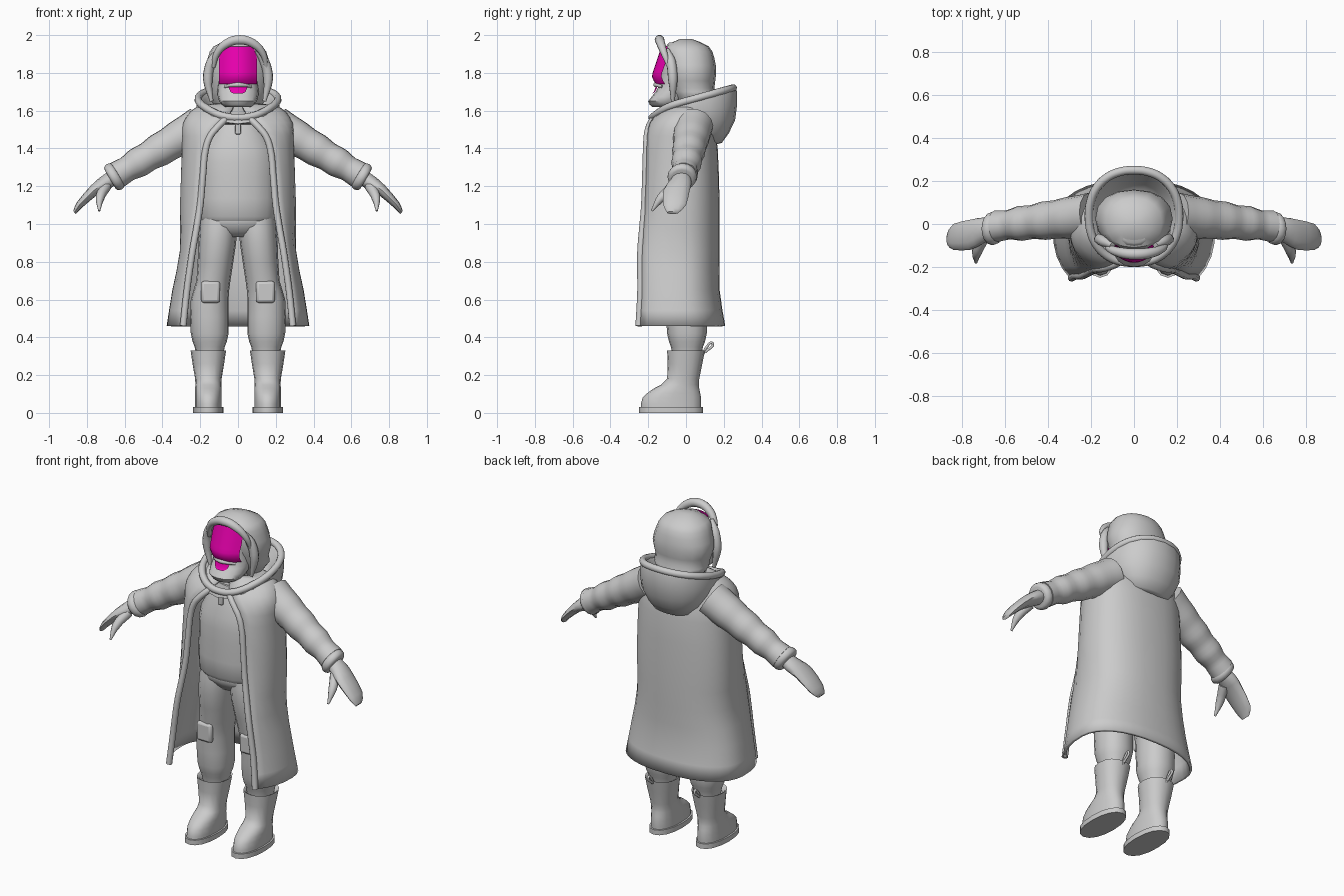
import bpy, bmesh, math
from mathutils import Vector

if "Cube" in bpy.data.objects:
    bpy.data.objects.remove(bpy.data.objects["Cube"])


def material(name, rgb):
    m = bpy.data.materials.new(name)
    m.use_nodes = True
    color = (*rgb, 1)
    m.diffuse_color = color
    m.node_tree.nodes["Principled BSDF"].inputs["Base Color"].default_value = color
    return m


GREY = material("plain grey", (0.6, 0.6, 0.6))
PINK = material("bright magenta", (0.88, 0, 0.46))


def add_mesh(name, bm, mat=GREY, angle=50):
    bmesh.ops.recalc_face_normals(bm, faces=bm.faces[:])
    me = bpy.data.meshes.new(name)
    bm.to_mesh(me)
    bm.free()
    me.materials.append(mat)
    me.shade_smooth()
    me.set_sharp_from_angle(angle=math.radians(angle))
    ob = bpy.data.objects.new(name, me)
    bpy.context.collection.objects.link(ob)
    return ob


def loft(name, rings, mat=GREY, closed=True, angle=50):
    """Skin a list of equally long point rows, capping closed ones."""
    bm = bmesh.new()
    rows = [[bm.verts.new(p) for p in ring_points] for ring_points in rings]
    count = len(rows[0])
    for lower, upper in zip(rows, rows[1:]):
        for i in range(count if closed else count - 1):
            j = (i + 1) % count
            bm.faces.new((lower[i], lower[j], upper[j], upper[i]))
    if closed:
        bm.faces.new(rows[0])
        bm.faces.new(rows[-1])
    return add_mesh(name, bm, mat, angle)


def blend(*stations):
    """Insert a smoothly curved midpoint between neighbouring stations."""
    padded = [stations[0], *stations, stations[-1]]
    result = [stations[0]]
    for before, start, end, after in zip(padded, padded[1:], padded[2:], padded[3:]):
        result.append(tuple((9 * (b + c) - a - d) / 16
                            for a, b, c, d in zip(before, start, end, after)))
        result.append(end)
    return result


def power(value, exponent):
    return math.copysign(abs(value) ** exponent, value)


def ring(center, u, v, count=16, exponent=1):
    c, u, v = Vector(center), Vector(u), Vector(v)
    angles = [math.tau * i / count for i in range(count)]
    return [c + u * power(math.sin(a), exponent) + v * power(math.cos(a), exponent)
            for a in angles]


def oval(z, half_width, front, back, center_x=0, rise=0, count=16):
    """Squarish ring between two depths; rise lifts its back and drops its front."""
    return ring((center_x, (front + back) / 2, z), (half_width, 0, 0),
                (0, (back - front) / 2, rise), count, 0.9)


def body(name, *stations, **options):
    return loft(name, [oval(*s) for s in blend(*stations)], **options)


def tube(name, points, cyclic=False, sides=3):
    """Tapered round strand through (x, y, z, radius) points."""
    cu = bpy.data.curves.new(name, "CURVE")
    cu.dimensions = "3D"
    cu.bevel_depth = 1
    cu.bevel_resolution = sides
    cu.resolution_u = 4
    cu.use_fill_caps = True
    spline = cu.splines.new("BEZIER")
    spline.bezier_points.add(len(points) - 1)
    spline.use_cyclic_u = cyclic
    for knot, (x, y, z, radius) in zip(spline.bezier_points, points):
        knot.co = (x, y, z)
        knot.radius = radius
        knot.handle_left_type = knot.handle_right_type = "AUTO"
    cu.materials.append(GREY)
    bpy.context.collection.objects.link(bpy.data.objects.new(name, cu))


def box(name, center, size, bevel):
    bm = bmesh.new()
    bmesh.ops.create_cube(bm, size=1)
    for v in bm.verts:
        v.co = Vector(a * b for a, b in zip(v.co, size)) + Vector(center)
    rounding = add_mesh(name, bm).modifiers.new("rounding", "BEVEL")
    rounding.width, rounding.segments = bevel, 2


def coat_row(z, wide, gap, front, back, count=12, exponent=0.86):
    """Sweep around the back from one edge of the front opening to the other."""
    end = math.pi - math.asin((gap / wide) ** (1 / exponent))
    middle, reach = (front + back) / 2, abs(math.cos(end)) ** exponent
    points = []
    for i in range(-count, count + 1):
        a = end * i / count
        depth = power(math.cos(a), exponent)
        if depth < 0:
            depth /= reach
        points.append(Vector((wide * power(math.sin(a), exponent),
                              middle + (back - front) / 2 * depth, z)))
    return points


# Open coat: height, half width, half opening, front, back
coat_rows = [coat_row(*s) for s in blend(
    (.46, .37, .29, -.25, .2), (.65, .34, .27, -.24, .17), (.86, .3, .24, -.24, .17),
    (1.1, .3, .2, -.22, .17), (1.4, .29, .17, -.21, .16), (1.5, .29, .12, -.2, .14),
    (1.56, .27, .06, -.17, .12), (1.61, .22, .03, -.11, .1), (1.63, .12, .02, -.08, .08))]
coat = loft("coat", coat_rows, closed=False)
cloth = coat.modifiers.new("cloth thickness", "SOLIDIFY")
cloth.thickness, cloth.offset = 0.016, 0

# Belly shirt, hips and neck
body("shirt", (1.02, .19, -.16, .12), (1.04, .21, -.19, .13), (1.25, .21, -.19, .13),
     (1.4, .2, -.18, .13), (1.58, .1, -.12, .08))
body("trouser_hips", (1.06, .2, -.16, .12), (1, .2, -.17, .13), (.93, .15, -.11, .1))
body("neck", (1.5, .08, -.09, .08), (1.7, .08, -.1, .07))
box("zip_tab", (0, -.167, 1.52), (.03, .016, .09), .005)


def hood_ring(z, half_width, front, back, rise):
    """Tilted ring whose front dips into a collar."""
    points = oval(z, half_width, front, back, rise=rise, count=20)
    for p in points:
        p.z -= 2.2 * max(0, -.05 - p.y) ** 2
    return points


# Hood: inner lining, rim, then the bag hanging behind
loft("hood", [hood_ring(*s) for s in blend(
    (1.57, .12, -.08, .15, 0), (1.65, .18, -.16, .23, .05), (1.67, .21, -.18, .25, .06),
    (1.64, .22, -.2, .27, .06), (1.55, .21, -.15, .26, 0), (1.45, .14, 0, .19, -.02),
    (1.43, .08, .04, .15, 0))], angle=60)
tube("hood_rim", [(*p, .02) for p in hood_ring(1.66, .21, -.18, .25, .06)], cyclic=True)

# Head with beard, then hair
body("head", (1.62, .07, -.18, 0), (1.65, .1, -.2, 0), (1.7, .11, -.16, .05),
     (1.75, .11, -.14, .08), (1.85, .11, -.13, .08), (1.93, .1, -.11, .06), (1.96, .06, -.09, .04))
body("hair", (1.62, .12, -.03, .09), (1.68, .16, -.07, .16), (1.72, .16, -.09, .15),
     (1.8, .18, -.11, .16), (1.88, .16, -.12, .15), (1.94, .13, -.11, .12),
     (1.98, .04, -.03, .03), angle=35)

# Curl arching over the brow, and a drooping moustache
arch = [math.pi * i / 6 for i in range(7)]
tube("forelock", [(.01 - .14 * math.cos(a), -.09 - .05 * math.sin(a), 1.83 + .145 * math.sin(a),
                   .01 + .016 * math.sin(a)) for a in arch])
tube("moustache", [(x, 7 * x * x - .16, 1.737 - 2 * x * x, .013 - abs(x) / 12)
                   for x in (-.07, -.035, 0, .035, .07)])


def bowed(name, bow, *stations):
    """Thin plate curved around the head: height, depth, half width."""
    spread = [i / 4 for i in range(-4, 5)]
    loft(name, [[(half * t, y + bow * (half * t) ** 2, z) for t in spread]
                for z, y, half in blend(*stations)], PINK, closed=False)


bowed("face", 5, (1.74, -.16, .1), (1.78, -.18, .1), (1.82, -.17, .1),
      (1.88, -.15, .1), (1.94, -.13, .08))
bowed("mouth", 4, (1.69, -.18, .02), (1.7, -.17, .04), (1.73, -.16, .05))

for side, s in (("left", 1), ("right", -1)):
    def strand(part, points, **options):
        tube(f"{side}_{part}", [(s * x, y, z, r) for x, y, z, r in points], **options)

    def limb(part, *stations):
        loft(f"{side}_{part}", [oval(z, w, f, b, s * x) for x, z, w, f, b in blend(*stations)])

    # Edging along the coat opening
    edge = [row[-1] if s > 0 else row[0] for row in coat_rows]
    tube(f"{side}_coat_edging", [(*p, .018) for p in edge if p.z < 1.57])

    # Hair lock beside the face
    strand("side_lock", [(.1, -.1, 1.92, .014), (.14, -.08, 1.86, .026), (.16, -.07, 1.77, .026),
                         (.14, -.07, 1.65, .01)])

    # Sleeve with folds growing towards a turned cuff
    shoulder, elbow_end = Vector((.2, .04, 1.52)), Vector((.64, -.01, 1.26))
    strand("sleeve", [(*shoulder.lerp(elbow_end, i / 8), .105 - .037 * i / 8 + (-1) ** i * i / 1500)
                      for i in range(9)], sides=5)
    along = Vector((s * .85, -.1, -.5)).normalized()
    across = Vector((0, 1, 0))
    upward = along.cross(across)
    wrist = Vector((s * .655, -.02, 1.25))
    cuff = [(.026 * math.cos(a), .058 + .02 * math.sin(a)) for a in arch]
    loft(f"{side}_cuff", [ring(wrist + along * d, across * r, upward * r) for d, r in cuff])

    # Mitten-shaped hand and thumb
    flat = Vector((s * .66, 0, .75))
    loft(f"{side}_hand", [ring((s * x, y, z), across * w, flat * t, 12) for x, y, z, w, t in blend(
        (.64, -.02, 1.26, .04, .04), (.7, -.03, 1.22, .06, .04), (.76, -.05, 1.18, .07, .03),
        (.84, -.06, 1.1, .06, .02), (.865, -.07, 1.06, .03, .01))])
    strand("thumb", [(.7, -.06, 1.2, .03), (.73, -.13, 1.14, .024), (.735, -.18, 1.07, .006)])

    # Trouser leg with knee patch
    limb("trouser_leg", (.1, 1.04, .1, -.15, .12), (.11, .9, .1, -.16, .13),
         (.13, .7, .09, -.12, .11), (.15, .6, .1, -.11, .11), (.15, .42, .1, -.1, .11),
         (.15, .35, .08, -.08, .09), (.15, .3, .07, -.07, .08))
    box(f"{side}_knee_patch", (s * .145, -.11, .64), (.1, .036, .115), .015)

    # Boot, sole and pull loop
    foot = .157
    limb("boot", (foot, .02, .07, -.24, .08), (foot, .08, .07, -.23, .08),
         (foot, .13, .07, -.17, .07), (foot, .18, .07, -.1, .07),
         (foot, .33, .094, -.1, .1), (foot, .3, .07, -.08, .08))
    limb("boot_sole", (foot, 0, .08, -.25, .09), (foot, .03, .08, -.25, .09))
    strand("boot_loop", [(foot, y, z, .007)
                         for y, z in ((.09, .31), (.11, .35), (.14, .37), (.1, .32))])
